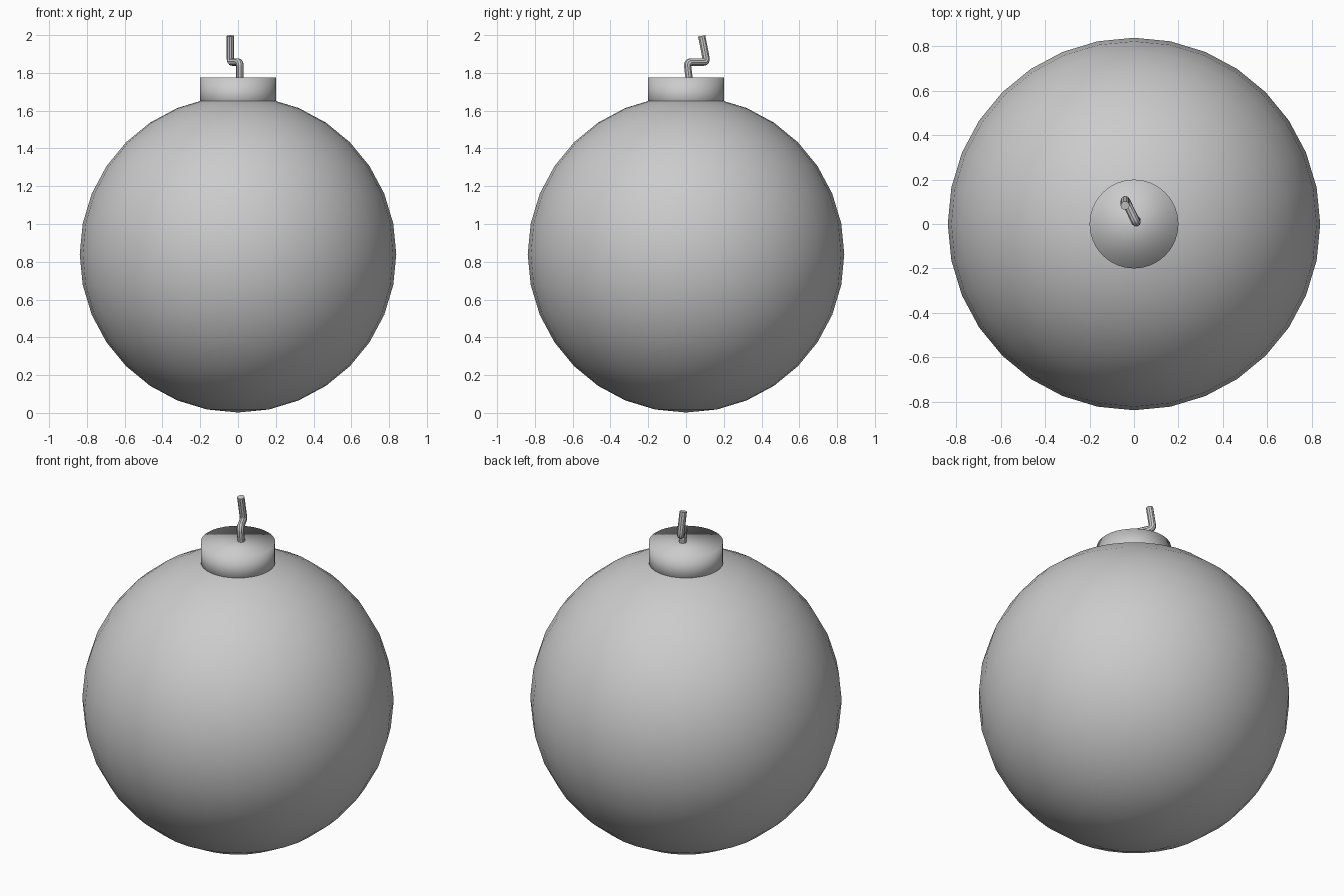
import bpy
from mathutils import Vector

if "Cube" in bpy.data.objects:
    bpy.data.objects.remove(bpy.data.objects["Cube"])

# Round bauble body
bpy.ops.mesh.primitive_uv_sphere_add(segments=32, ring_count=16, radius=0.838,
                                     location=(0, 0, 0.84))
body = bpy.context.object
body.name = "ball_body"
bpy.ops.object.shade_smooth()

# Metal cap sunk into the top of the ball
cap_bottom, cap_top = 1.6, 1.775
bpy.ops.mesh.primitive_cylinder_add(vertices=32, radius=0.2, depth=cap_top - cap_bottom,
                                    location=(0, 0, (cap_top + cap_bottom) / 2))
bpy.context.object.name = "cap"
bpy.ops.object.shade_smooth()


def round_corners(points, size, steps=4):
    """Replace each inner corner of a path with a small arc."""
    pts = [Vector(p) for p in points]
    path = [pts[0]]
    for a, b, c in zip(pts, pts[1:], pts[2:]):
        start = b + (a - b).normalized() * size
        end = b + (c - b).normalized() * size
        for i in range(steps + 1):
            t = i / steps
            path.append(start.lerp(b, t).lerp(b.lerp(end, t), t))
    return path + [pts[-1]]


# Bent wire loop rising from the cap
path = round_corners([(0.01, 0.02, 1.74), (0.01, 0.006, 1.857),
                      (-0.04, 0.11, 1.857), (-0.04, 0.083, 1.996)], 0.022)
curve = bpy.data.curves.new("wire_hook", 'CURVE')
curve.dimensions = '3D'
curve.bevel_depth = 0.02
curve.bevel_resolution = 3
curve.use_fill_caps = True
spline = curve.splines.new('POLY')
spline.points.add(len(path) - 1)
for point, co in zip(spline.points, path):
    point.co = (*co, 1)
hook = bpy.data.objects.new("wire_hook", curve)
bpy.context.collection.objects.link(hook)

# Turn the wire into a smooth mesh
bpy.ops.object.select_all(action='DESELECT')
hook.select_set(True)
bpy.context.view_layer.objects.active = hook
bpy.ops.object.convert(target='MESH')
bpy.ops.object.shade_smooth_by_angle()
